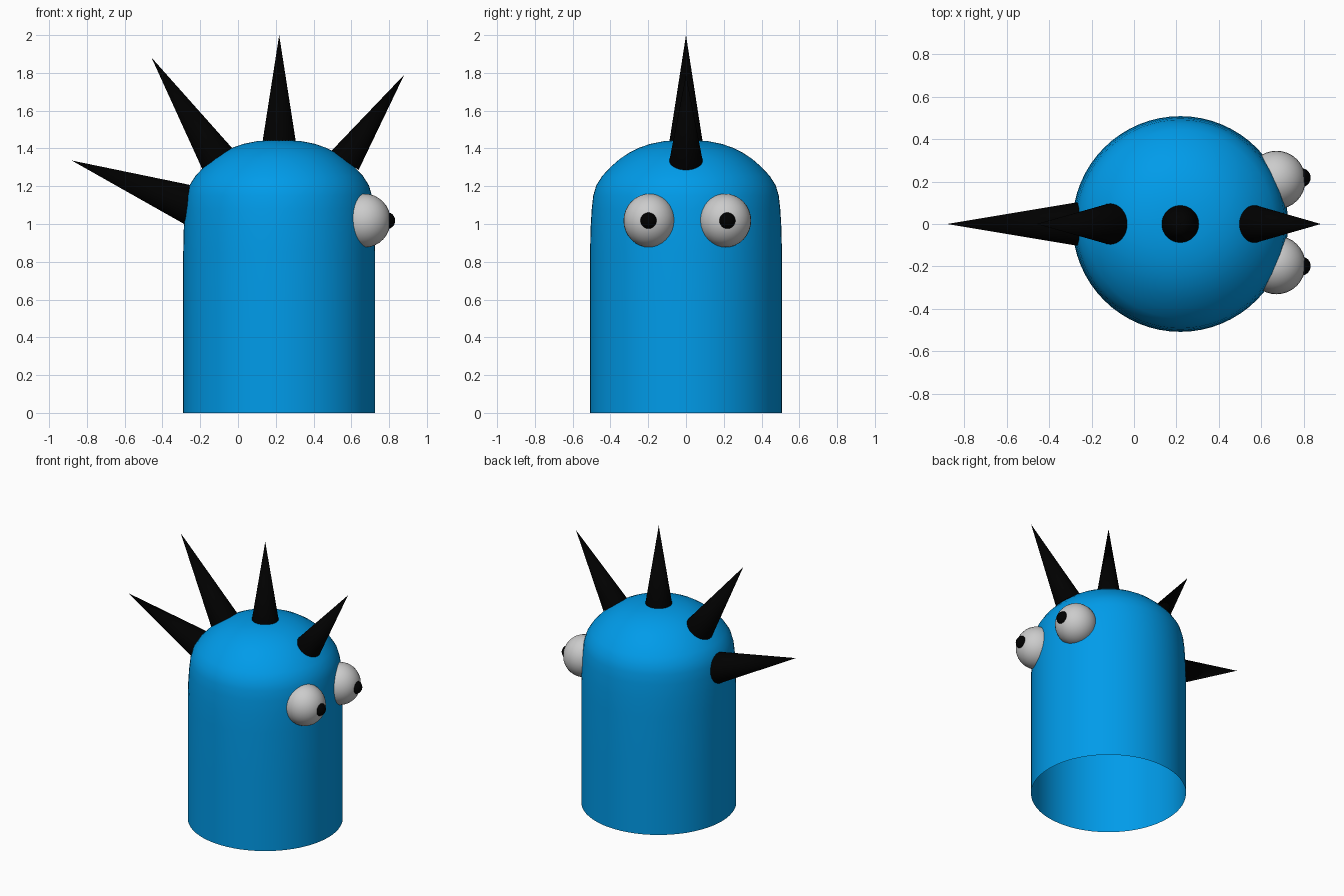
import bpy, bmesh
from math import radians, tau
from mathutils import Vector

if "Cube" in bpy.data.objects:
    bpy.data.objects.remove(bpy.data.objects["Cube"])


def material(name, rgb):
    m = bpy.data.materials.new(name)
    m.diffuse_color = (*rgb, 1)
    m.use_nodes = True
    m.node_tree.nodes["Principled BSDF"].inputs["Base Color"].default_value = m.diffuse_color
    return m


BLUE = material("blue", (0.0, 0.33, 0.82))
BLACK = material("black", (0.0, 0.0, 0.0))
CX = 0.218  # body axis


def finish(ob, name, mat=None):
    ob.name = name
    if mat:
        ob.data.materials.append(mat)
    bpy.ops.object.select_all(action='DESELECT')
    ob.select_set(True)
    bpy.context.view_layer.objects.active = ob
    bpy.ops.object.shade_smooth_by_angle(angle=radians(40))


def lathe(name, profile, mat, steps=64):
    bm = bmesh.new()
    vs = [bm.verts.new((r, 0, z)) for r, z in profile]
    es = [bm.edges.new(p) for p in zip(vs, vs[1:])]
    bmesh.ops.spin(bm, geom=vs + es, cent=(0, 0, 0), axis=(0, 0, 1),
                   angle=tau, steps=steps)
    bmesh.ops.remove_doubles(bm, verts=bm.verts, dist=1e-4)
    bmesh.ops.recalc_face_normals(bm, faces=bm.faces)
    me = bpy.data.meshes.new(name)
    bm.to_mesh(me)
    bm.free()
    ob = bpy.data.objects.new(name, me)
    bpy.context.collection.objects.link(ob)
    ob.location.x = CX
    finish(ob, name, mat)


def spike(name, base, tip, radius):
    a, b = Vector((base[0], 0, base[1])), Vector((tip[0], 0, tip[1]))
    d = b - a
    bpy.ops.mesh.primitive_cone_add(
        vertices=32, radius1=radius, radius2=0, depth=d.length,
        location=(a + b) / 2, rotation=d.to_track_quat('Z', 'Y').to_euler())
    finish(bpy.context.object, name, BLACK)


def ball(name, loc, size, mat=None):
    bpy.ops.mesh.primitive_uv_sphere_add(segments=32, ring_count=16,
                                         radius=1, location=loc)
    ob = bpy.context.object
    ob.scale = size
    finish(ob, name, mat)


# Body: hollow tube, open at the bottom, with a rounded top
lathe("body", [(0.508, 0), (0.508, 0.5), (0.508, 0.85), (0.505, 0.98),
               (0.499, 1.08), (0.491, 1.15), (0.475, 1.205), (0.443, 1.255),
               (0.398, 1.303), (0.35, 1.345), (0.30, 1.378), (0.25, 1.403),
               (0.19, 1.424), (0.12, 1.438), (0.06, 1.443), (0, 1.445)], BLUE)

# Row of spikes along the crown, back to front
spike("back_spike", (-0.24, 1.096), (-0.88, 1.336), 0.107)
spike("upper_back_spike", (-0.104, 1.338), (-0.458, 1.881), 0.098)
spike("top_spike", (CX, 1.43), (CX, 2.0), 0.089)
spike("front_spike", (0.566, 1.336), (0.88, 1.79), 0.088)

# Bulging eyes with pupils
for side, y, py in (("right", -0.193, -0.198), ("left", 0.207, 0.218)):
    ball(side + "_eye", (0.671, y, 1.018), (0.137, 0.138, 0.142))
    ball(side + "_pupil", (0.790, py, 1.018), (0.042, 0.044, 0.044), BLACK)
